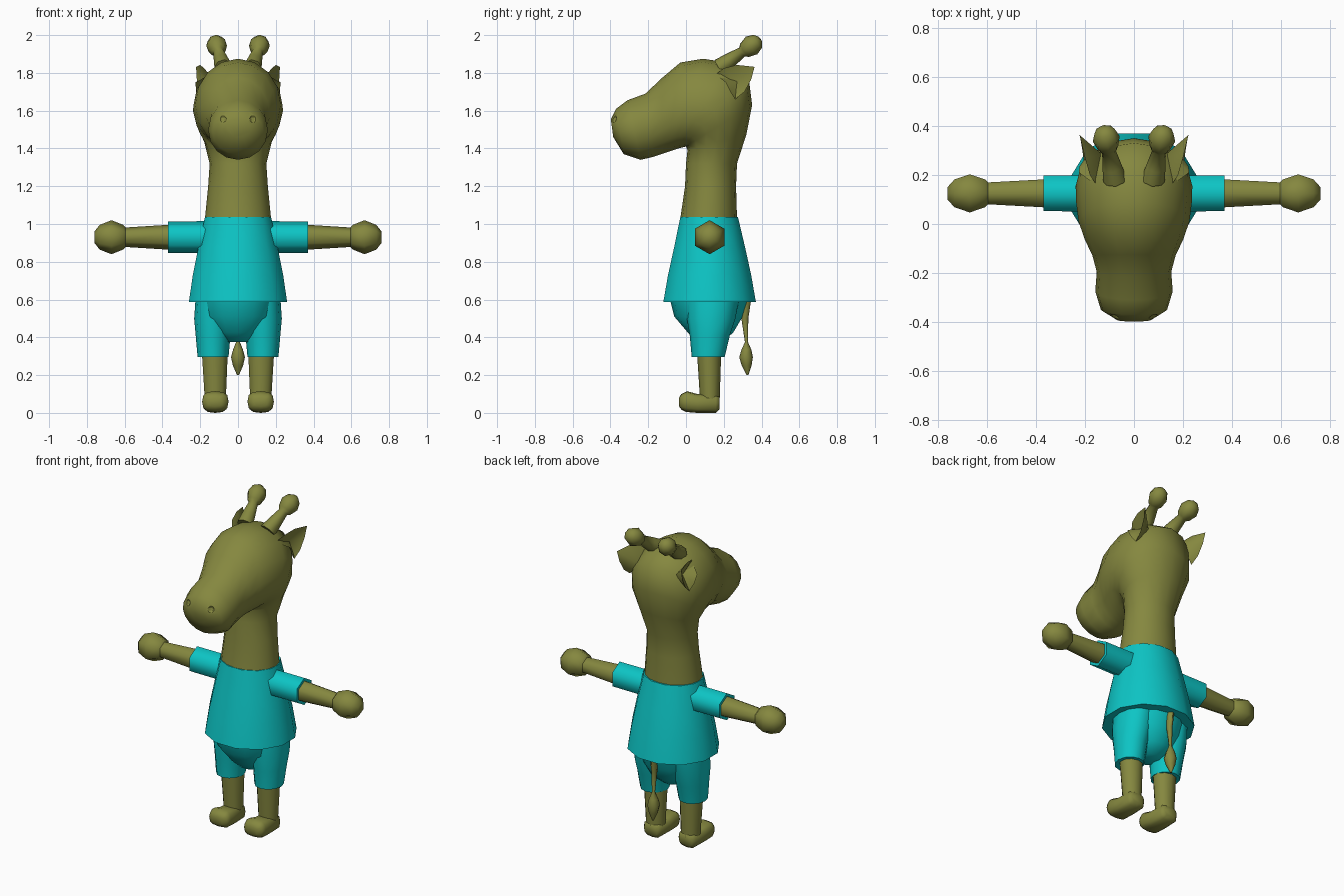
import bpy, bmesh, math
from mathutils import Vector

if "Cube" in bpy.data.objects:
    bpy.data.objects.remove(bpy.data.objects["Cube"])


def material(name, rgb):
    m = bpy.data.materials.new(name)
    m.diffuse_color = (*rgb, 1)
    m.use_nodes = True
    m.node_tree.nodes["Principled BSDF"].inputs["Base Color"].default_value = m.diffuse_color
    return m


HIDE = material("olive_hide", (0.235, 0.245, 0.05))
CLOTH = material("teal_cloth", (0.004, 0.56, 0.56))


def finish(name, bm, mat, angle=50, mirror=False):
    bmesh.ops.recalc_face_normals(bm, faces=bm.faces)
    mesh = bpy.data.meshes.new(name)
    bm.to_mesh(mesh)
    bm.free()
    mesh.materials.append(mat)
    ob = bpy.data.objects.new(name, mesh)
    bpy.context.collection.objects.link(ob)
    bpy.ops.object.select_all(action='DESELECT')
    ob.select_set(True)
    bpy.context.view_layer.objects.active = ob
    bpy.ops.object.shade_smooth_by_angle(angle=math.radians(angle))
    if mirror:
        ob.modifiers.new("Mirror", 'MIRROR').use_mirror_merge = False
    return ob


def skin(name, rings, mat, **kw):
    """Bridge closed point rings and cap both ends."""
    bm = bmesh.new()
    vs = [[bm.verts.new(p) for p in r] for r in rings]
    n = len(vs[0])
    for a, b in zip(vs, vs[1:]):
        for i in range(n):
            j = (i + 1) % n
            bm.faces.new((a[i], a[j], b[j], b[i]))
    bm.faces.new(vs[0])
    bm.faces.new(vs[-1])
    return finish(name, bm, mat, **kw)


def loft(name, sections, mat, n=16, phase=0.0, power=1.0, **kw):
    """Sections are (y, z of back edge, y, z of front edge, half width, centre x)."""
    k = 1 / math.cos(math.pi / n) if phase else 1
    rings = []
    for ya, za, yb, zb, w, cx in sections:
        a, b = Vector((cx, ya, za)), Vector((cx, yb, zb))
        mid, half = (a + b) / 2, (a - b) / 2 * k
        ring = []
        for i in range(n):
            t = (i + phase) * math.tau / n
            c, s = math.cos(t), math.sin(t)
            c, s = [math.copysign(abs(q) ** power, q) for q in (c, s)]
            ring.append(mid + half * c + Vector((w * k * s, 0, 0)))
        rings.append(ring)
    return skin(name, rings, mat, **kw)


def tube(name, start, end, profile, mat, n=6, **kw):
    """Straight round part; profile is (fraction along axis, radius)."""
    start, end = Vector(start), Vector(end)
    axis = (end - start).normalized()
    v = axis.cross(Vector((0, 0, 1))).normalized()
    u = v.cross(axis)
    rings = [[start.lerp(end, f) + r * (u * math.cos(i * math.tau / n) + v * math.sin(i * math.tau / n))
              for i in range(n)] for f, r in profile]
    return skin(name, rings, mat, **kw)


# Neck, skull and muzzle as one bending loft
head = loft("head_and_neck", [
    (.27, 1.03, -.03, 1.03, .175, 0), (.265, 1.2, -.005, 1.2, .158, 0),
    (.27, 1.32, .0, 1.32, .15, 0), (.32, 1.475, .008, 1.39, .178, 0),
    (.35, 1.63, .0, 1.41, .218, 0), (.33, 1.79, -.02, 1.405, .238, 0),
    (.22, 1.855, -.04, 1.40, .236, 0), (.09, 1.875, -.07, 1.39, .226, 0),
    (-.03, 1.855, -.10, 1.38, .2, 0), (-.125, 1.775, -.13, 1.37, .17, 0),
    (-.215, 1.69, -.175, 1.355, .152, 0), (-.31, 1.655, -.24, 1.34, .158, 0),
    (-.37, 1.61, -.33, 1.37, .135, 0), (-.398, 1.555, -.385, 1.46, .07, 0)], HIDE, angle=75)

# Shallow nostril dents
for x in (-.085, .085):
    bpy.ops.mesh.primitive_uv_sphere_add(segments=10, ring_count=6, radius=.026,
                                         location=(x, -.392, 1.56))
    cutter = bpy.context.object
    cutter.hide_render = True
    mod = head.modifiers.new("Nostril", 'BOOLEAN')
    mod.operation, mod.object = 'DIFFERENCE', cutter
    bpy.context.view_layer.objects.active = head
    bpy.ops.object.modifier_apply(modifier=mod.name)
    bpy.data.objects.remove(cutter)

# Ears: leaf outline with hollow outside and bulged back
bm = bmesh.new()
rim = [bm.verts.new(p) for p in [(.15, .155, 1.79), (.18, .20, 1.825), (.2, .27, 1.842),
                                 (.222, .363, 1.832), (.218, .345, 1.765), (.212, .31, 1.70),
                                 (.205, .26, 1.66), (.222, .235, 1.70), (.225, .21, 1.75)]]
for pole in ((.165, .27, 1.755), (.125, .28, 1.745)):
    c = bm.verts.new(pole)
    for i in range(len(rim)):
        bm.faces.new((rim[i], rim[(i + 1) % len(rim)], c))
finish("ear", bm, HIDE, angle=70, mirror=True)

# Horns with ball tips
tube("horn", (.078, .18, 1.83), (.122, .389, 1.974),
     [(0, .048), (.25, .04), (.56, .028), (.62, .042), (.8, .056), (.95, .042), (1.02, .018)],
     HIDE, n=8, angle=65, mirror=True)

# Shirt body
loft("shirt", [(.37, .587, -.12, .587, .26, 0), (.345, .73, -.095, .73, .239, 0),
               (.312, .88, -.062, .88, .209, 0), (.275, 1.037, -.03, 1.037, .175, 0)],
     CLOTH, n=12, phase=.5)

# Sleeves, arms and hands
tube("sleeve", (.1, .125, .93), (.37, .125, .93), [(0, .085), (1, .084)], CLOTH,
     angle=65, mirror=True)
tube("forearm", (.3, .125, .93), (.62, .125, .93), [(0, .07), (1, .05)], HIDE,
     angle=65, mirror=True)
tube("hand", (.58, .125, .93), (.76, .125, .93),
     [(0, .035), (.15, .065), (.5, .09), (.85, .065), (1, .03)], HIDE, angle=65, mirror=True)

# Shorts: rounded seat plus two legs
loft("shorts_seat", [(.33, .60, -.085, .60, .2, 0), (.30, .51, -.062, .51, .187, 0),
                     (.25, .425, .01, .425, .135, 0), (.19, .375, .06, .375, .065, 0)], CLOTH, n=14)
loft("shorts_leg", [(.28, .60, -.0, .60, .10, .125), (.262, .50, .005, .50, .103, .129),
                    (.232, .41, .02, .41, .092, .132), (.205, .297, .03, .297, .082, .132)],
     CLOTH, n=12, mirror=True)

# Lower legs and feet
loft("leg", [(.187, .34, .057, .34, .073, .123), (.178, .06, .075, .06, .058, .12)],
     HIDE, n=10, mirror=True)
loft("foot", [(.178, .085, .178, .02, .045, .12), (.158, .10, .158, .0, .06, .12),
              (.06, .10, .06, .0, .064, .12), (.005, .115, .0, .005, .07, .12),
              (-.025, .10, -.022, .015, .062, .12), (-.037, .08, -.037, .035, .035, .12)],
     HIDE, n=12, power=.7, angle=65, mirror=True)

# Tail with tuft
loft("tail", [(.345, .60, .285, .60, .022, 0), (.33, .50, .293, .50, .016, 0),
              (.328, .375, .312, .375, .01, 0), (.346, .335, .294, .335, .026, 0),
              (.354, .295, .282, .295, .037, 0), (.347, .25, .295, .25, .027, 0),
              (.33, .20, .32, .20, .005, 0)], HIDE, n=8)
